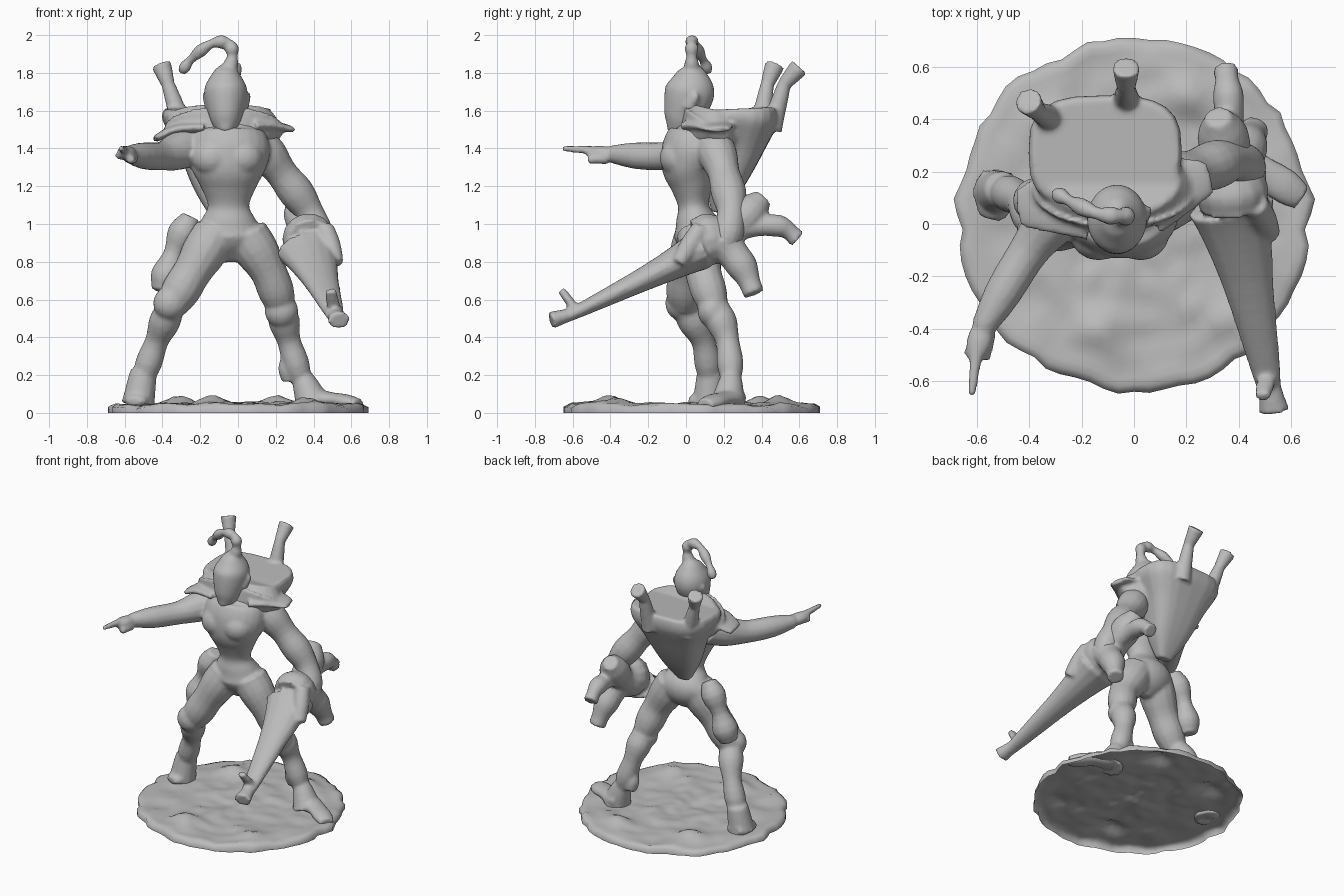
import bpy, bmesh, math
from mathutils import Vector, noise

if "Cube" in bpy.data.objects:
    bpy.data.objects.remove(bpy.data.objects["Cube"], do_unlink=True)

clay = bpy.data.materials.new("clay grey")
clay.use_nodes = True
clay.diffuse_color = (.5, .5, .5, 1)
clay.node_tree.nodes["Principled BSDF"].inputs["Base Color"].default_value = clay.diffuse_color
loose = []


def finish(name, bm):
    """Turn a bmesh into a named, coloured object."""
    bmesh.ops.recalc_face_normals(bm, faces=bm.faces)
    for face in bm.faces:
        face.smooth = True
    mesh = bpy.data.meshes.new(name)
    bm.to_mesh(mesh)
    bm.free()
    mesh.materials.append(clay)
    obj = bpy.data.objects.new(name, mesh)
    bpy.context.collection.objects.link(obj)
    loose.append(obj)


def fuse(name, softness=3):
    """Blend all loose parts into one sculpted form."""
    bpy.ops.object.select_all(action="DESELECT")
    for obj in loose:
        obj.select_set(True)
    body = loose[0]
    bpy.context.view_layer.objects.active = body
    bpy.ops.object.join()
    body.name = name
    remesh = body.modifiers.new("Blend", "REMESH")
    remesh.mode = "VOXEL"
    remesh.voxel_size = .012
    remesh.use_smooth_shade = True
    soften = body.modifiers.new("Soften", "SMOOTH")
    soften.iterations = softness
    loose.clear()


def spline(rows, steps=6):
    """Catmull-Rom interpolation through rows of numbers."""
    padded = [rows[0]] + rows + [rows[-1]]
    result = []
    for before, start, end, after in zip(padded, padded[1:], padded[2:], padded[3:]):
        for step in range(steps):
            t = step / steps
            row = []
            for p, q, r, s in zip(before, start, end, after):
                bend = 2 * p - 5 * q + 4 * r - s
                row.append(q + t / 2 * (r - p + t * (bend + t * (3 * (q - r) + s - p))))
            result.append(row)
    return result + [list(rows[-1])]


def skin_rings(bm, loops):
    """Bridge neighbouring vertex loops and cap the last one."""
    for low, high in zip(loops, loops[1:]):
        count = len(low)
        for i in range(count):
            j = (i + 1) % count
            bm.faces.new((low[i], low[j], high[j], high[i]))
    bm.faces.new(loops[-1])


def loft(name, points, widths, flat, sides, square=2):
    """Sweep a flattened, optionally squarish, ellipse along the points."""
    span = points[-1] - points[0]
    sideways = abs(span.x) > max(abs(span.y), abs(span.z))
    reference = Vector((0, 1, 0)) if sideways else Vector((1, 0, 0))
    bm = bmesh.new()
    loops = []
    for i, (point, width) in enumerate(zip(points, widths)):
        following = points[min(i + 1, len(points) - 1)]
        previous = points[max(i - 1, 0)]
        tangent = (following - previous).normalized()
        across = (reference - tangent * reference.dot(tangent)).normalized()
        up = tangent.cross(across)
        loop = []
        for k in range(sides):
            angle = math.tau * k / sides
            c, s = [math.copysign(abs(value) ** (2 / square), value)
                    for value in (math.cos(angle), math.sin(angle))]
            loop.append(bm.verts.new(point + (across * c + up * s * flat) * width))
        loops.append(loop)
    skin_rings(bm, loops)
    bm.faces.new(loops[0])
    finish(name, bm)


def stack(name, x, flat, sections, square=2):
    """Upright form from sections of height, depth position and half width."""
    rows = spline(sections)
    points = [Vector((x, y, z)) for z, y, width in rows]
    loft(name, points, [row[-1] for row in rows], flat, 24, square)


def limb(name, joints, start, end, swell=0, flat=1, sides=14):
    """Tapered tube through joints, swelling midway between each pair."""
    points = [Vector(row) for row in spline(joints)]
    widths = []
    for i in range(len(points)):
        t = i / (len(points) - 1)
        bulge = math.sin(math.pi * t * (len(joints) - 1)) ** 2
        widths.append(start + (end - start) * t + swell * bulge)
    loft(name, points, widths, flat, sides)


def ball(name, centre, size):
    bm = bmesh.new()
    bmesh.ops.create_uvsphere(bm, u_segments=16, v_segments=10, radius=1)
    for vert in bm.verts:
        vert.co = Vector(centre) + vert.co * Vector(size)
    finish(name, bm)


# Torso with neck, chest and knees
stack("torso", -.05, .75, [(.8, .06, .04), (.87, .07, .14), (.95, .07, .18), (1.03, .05, .14), (1.1, .04, .11),
                           (1.2, .03, .15), (1.3, .02, .2), (1.4, .04, .22), (1.5, .07, .18), (1.6, .05, .06)])
for side in (-1, 1):
    ball("chest", (side * .08 - .055, -.04, 1.35), (.11, .1, .1))
for knee in ((-.36, -.03, .58), (.23, .14, .54)):
    ball("knee", knee, (.09, .08, .09))

# Legs, boots and feet
limb("right_thigh", [(-.12, .06, .95), (-.24, .01, .75), (-.35, -.01, .57)], .12, .085, swell=.01)
limb("left_thigh", [(.04, .07, .95), (.16, .09, .75), (.23, .15, .56)], .12, .075, swell=.01)
limb("right_shin", [(-.36, 0, .55), (-.43, .09, .38), (-.51, .13, .16)], .075, .05, swell=.015)
limb("left_shin", [(.23, .16, .55), (.27, .22, .38), (.34, .24, .16)], .075, .05, swell=.015)
limb("right_boot", [(-.5, .13, .22), (-.53, .12, .04)], .07, .09)
limb("left_boot", [(.34, .24, .19), (.4, .22, .04)], .055, .1)
limb("right_foot", [(-.52, .2, .07), (-.53, .1, .07), (-.55, .02, .06)], .06, .04, swell=.02, flat=.6)
limb("left_foot", [(.34, .25, .08), (.5, .19, .07), (.64, .1, .045)], .08, .05, swell=.01, flat=.6)
limb("boot_blade", [(.25, .23, .3), (.27, .25, .17)], .025, .04, swell=.015)

# Pointing right arm and hand
limb("right_arm", [(-.24, .1, 1.42), (-.4, -.1, 1.36), (-.58, -.4, 1.37)], .11, .045, swell=.01)
limb("right_hand", [(-.57, -.38, 1.37), (-.61, -.52, 1.38)], .04, .03, swell=.015, flat=.8)
limb("right_index_finger", [(-.6, -.48, 1.39), (-.62, -.655, 1.4)], .025, .015)
limb("right_thumb", [(-.58, -.43, 1.36), (-.64, -.5, 1.36)], .03, .015)
limb("right_curled_fingers", [(-.56, -.42, 1.35), (-.57, -.52, 1.34)], .035, .02)

# Lowered left arm and hand
limb("left_arm", [(.1, .14, 1.44), (.23, .2, 1.27), (.38, .24, 1.06), (.44, .2, .87)], .095, .065, swell=.015)
fuse("body")

# Head with a narrow chin, ears and a swept topknot
stack("head", -.065, 1.15, [(1.48, -.07, .03), (1.55, -.03, .08), (1.7, .02, .115),
                            (1.8, .03, .07), (1.84, .03, .03)])
for side in (-1, 1):
    limb("ear", [(side * .08 - .06, .02, 1.62), (side * .12 - .06, .06, 1.69)], .04, .012)
limb("topknot", [(-.05, .03, 1.8), (-.03, .03, 1.89), (-.05, .03, 1.955), (-.14, .04, 1.955),
                 (-.25, .09, 1.87), (-.3, .12, 1.8)], .03, .02, swell=.012)
fuse("head")

# Flared collar and shoulder plates
stack("collar", -.075, .6, [(1.42, .05, .2), (1.49, .12, .31), (1.53, .15, .3), (1.6, .17, .25)])
limb("right_plate", [(-.2, .1, 1.51), (-.33, .08, 1.5), (-.44, .06, 1.45)], .17, .07, flat=.25)
limb("left_plate", [(.06, .12, 1.52), (.18, .15, 1.52), (.29, .18, 1.5)], .17, .06, flat=.25)

# Tapered back pack with flared posts
stack("pack", -.11, .75, [(1.06, .17, .05), (1.2, .2, .13), (1.4, .25, .21), (1.55, .27, .29), (1.61, .27, .28)],
      square=3)
for foot, neck, head in (((-.29, .39, 1.5), (-.37, .43, 1.74), (-.405, .47, 1.84)),
                         ((-.03, .45, 1.5), (-.03, .52, 1.74), (-.03, .6, 1.83))):
    limb("post", [foot, neck], .06, .035)
    limb("post_head", [neck, head], .035, .055)
fuse("collar_and_pack", softness=2)

# Hip holster
limb("holster", [(-.25, .1, 1.04), (-.34, .1, .84), (-.4, .08, .64)], .05, .06, swell=.03)
fuse("holster")

# Long gun with a spread body, stock and grip
limb("gun_barrel", [(.37, .07, .86), (.43, -.2, .72), (.53, -.69, .48)], .17, .035, flat=.65)
limb("gun_muzzle", [(.51, -.58, .53), (.535, -.715, .49)], .035, .06, flat=.8)
limb("gun_body", [(.38, .06, .9), (.36, .24, .97), (.32, .41, 1.14)], .13, .05, swell=.03)
limb("gun_fin", [(.46, .08, .98), (.52, -.04, .79)], .05, .04, swell=.01)
limb("gun_sight", [(.51, -.58, .54), (.49, -.66, .65)], .04, .03, flat=.7)
limb("gun_stock", [(.37, .28, .98), (.36, .49, .99), (.35, .59, .92)], .07, .05, swell=-.01)
limb("gun_grip", [(.4, .2, .9), (.43, .3, .77), (.46, .36, .63)], .11, .055, swell=-.01)
fuse("long_gun")

# Hollow rocky ground disc with an uneven rim
boulders = [(-.15, -.42), (.2, .5), (.37, -.35), (-.3, .4)]
levels, sectors = 24, 72


def ground_height(place):
    height = .045 + .02 * noise.noise(place * 5) + .012 * noise.noise(place * 12)
    for boulder in boulders:
        distance = (place.xy - Vector(boulder)).length
        height += .04 * math.exp(-(distance / .08) ** 2)
    return height


bm = bmesh.new()
loops = []
for level in range(-1, levels):
    fraction = 1 - max(level, 0) / levels
    loop = []
    for k in range(sectors):
        angle = math.tau * k / sectors
        direction = Vector((math.cos(angle), math.sin(angle), 0))
        place = direction * fraction * (.675 + .03 * noise.noise(direction * 6)) + Vector((0, .035, 0))
        if level >= 0:
            place.z = ground_height(place) - (.015 if level == 0 else 0)
        loop.append(bm.verts.new(place))
    loops.append(loop)
skin_rings(bm, loops)
finish("ground_disc", bm)
